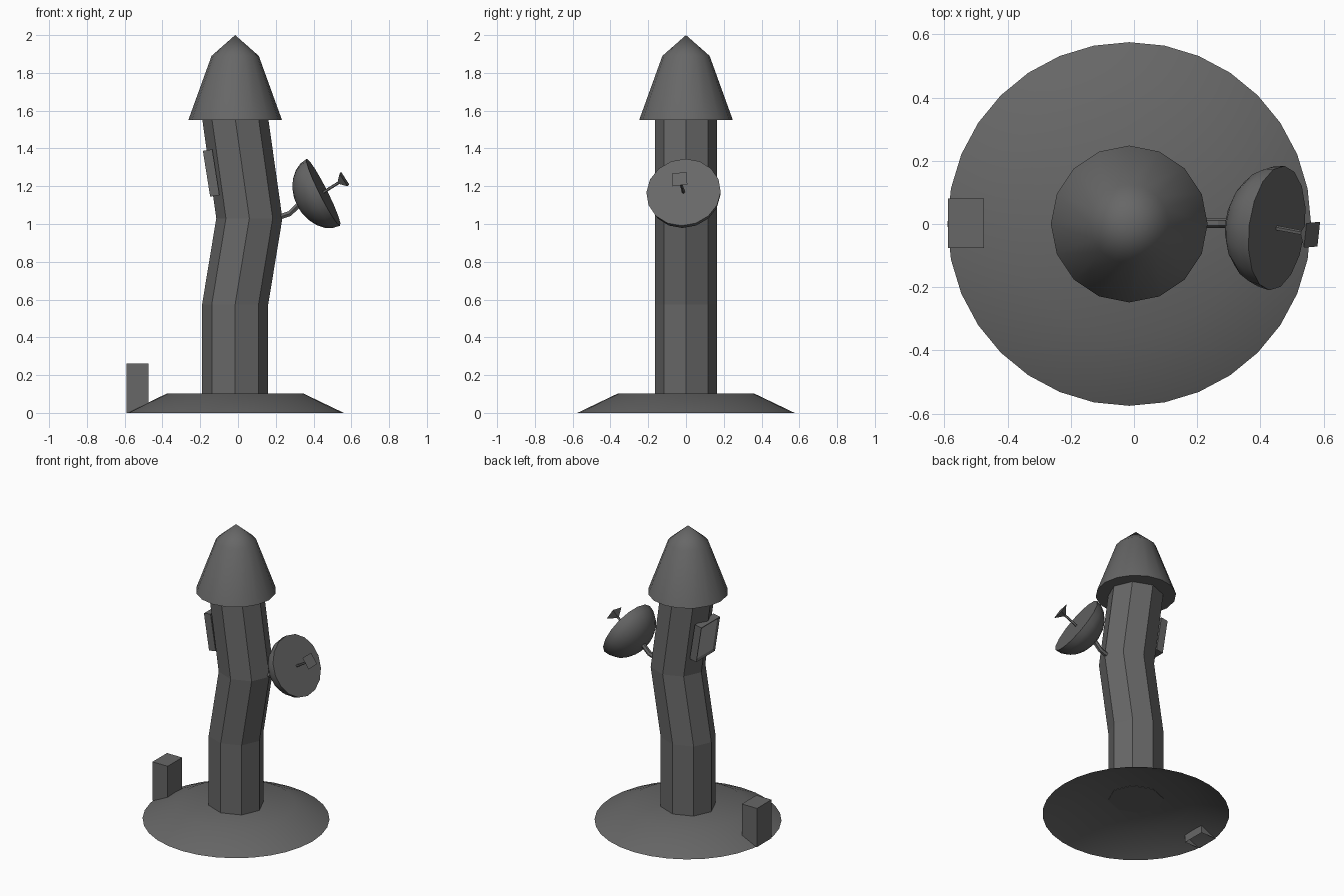
import bpy, bmesh, math
from mathutils import Vector, Matrix

if "Cube" in bpy.data.objects:
    bpy.data.objects.remove(bpy.data.objects["Cube"])


def material(name, value):
    m = bpy.data.materials.new(name)
    m.diffuse_color = (value, value, value, 1)
    m.use_nodes = True
    m.node_tree.nodes["Principled BSDF"].inputs["Base Color"].default_value = m.diffuse_color
    return m


GREY = material("dark_grey", 0.135)
SCREEN = material("light_grey_screen", 0.36)
CX = -0.015  # tower axis


def finish(name, bm, smooth=False, mats=(GREY,)):
    bmesh.ops.recalc_face_normals(bm, faces=bm.faces)
    me = bpy.data.meshes.new(name)
    bm.to_mesh(me)
    bm.free()
    ob = bpy.data.objects.new(name, me)
    bpy.context.collection.objects.link(ob)
    for m in mats:
        me.materials.append(m)
    if smooth:
        bpy.ops.object.select_all(action='DESELECT')
        ob.select_set(True)
        bpy.context.view_layer.objects.active = ob
        bpy.ops.object.shade_smooth_by_angle(angle=math.radians(32))
    return ob


def loft(name, rings, n, matrix=Matrix(), smooth=False, yscale=1, turn=0, caps=False):
    """Rings are (radius, x, z); a zero radius makes a single point."""
    bm = bmesh.new()
    loops = []
    for r, x, z in rings:
        count = n if r else 1
        loops.append([bm.verts.new(matrix @ Vector((
            x + r * math.cos(turn + math.tau * i / n),
            r * yscale * math.sin(turn + math.tau * i / n), z))) for i in range(count)])
    for a, b in zip(loops, loops[1:]):
        for i in range(n):
            j = (i + 1) % n
            quad = [a[i % len(a)], a[j % len(a)], b[j % len(b)], b[i % len(b)]]
            bm.faces.new(list(dict.fromkeys(quad)))
    if caps:
        bm.faces.new(loops[0])
        bm.faces.new(loops[-1])
    return finish(name, bm, smooth)


def aim(start, direction):
    return Matrix.Translation(start) @ Vector(direction).to_track_quat('Z', 'Y').to_matrix().to_4x4()


def rod(name, a, b, r, n=6):
    a, b = Vector(a), Vector(b)
    return loft(name, [(r, 0, 0), (r, 0, (b - a).length)], n, aim(a, b - a), caps=True)


# Hollow sloping base, open underneath
loft("base", [(0.575, CX, 0), (0.36, CX, 0.103), (0, CX, 0.103)], 32, smooth=True)

# Bent eight-sided tower
loft("tower", [(0.175, CX, 0.1), (0.175, CX, 0.575), (0.175, 0.06, 1.03),
               (0.175, CX, 1.56)], 8, yscale=0.94, caps=True)

# Pointed roof
loft("roof", [(0, CX, 1.55), (0.248, CX, 1.55), (0.125, CX, 1.89), (0, CX, 2.0)], 16, smooth=True)

# Dish: bowl closed by a flat face
centre = Vector((0.452, -0.013, 1.168))
axis = Vector((math.cos(math.radians(7)), -math.sin(math.radians(7)), math.tan(math.radians(26.5))))
bowl = [(0.198 * math.sin(t), 0, -0.155 * math.cos(t))
        for t in (math.pi / 2 * k / 6 for k in range(7))]
loft("dish", bowl + [(0, 0, 0)], 16, aim(centre, axis), smooth=True)

# Feed arm and pyramid horn
tip = Vector((0.563, -0.034, 1.238))
out = (tip - centre).normalized()
rod("feed_arm", centre - out * 0.01, tip - out * 0.03, 0.008, 5)
loft("feed_horn", [(0, 0, -0.045), (0.056, 0, 0), (0, 0, 0)], 4, aim(tip, out),
     turn=math.pi / 4 + 0.15)

# Bent bracket holding the dish
rod("bracket_lower", (0.2, 0.003, 1.03), (0.274, 0.003, 1.055), 0.016)
rod("bracket_upper", (0.268, 0.003, 1.05), (0.335, 0.003, 1.115), 0.016)

# Leaning wall panel with a recessed light screen
bm = bmesh.new()
lean = (Matrix.Translation((-0.142, 0, 1.27)) @ Matrix.Rotation(math.radians(-9), 4, 'Y')
        @ Matrix.Diagonal((0.05, 0.2, 0.245, 1)))
bmesh.ops.create_cube(bm, size=1, matrix=lean)
bm.normal_update()
face = min(bm.faces, key=lambda f: f.normal.x)
bmesh.ops.inset_individual(bm, faces=[face], thickness=0.022, depth=-0.008)
face.material_index = 1
finish("wall_panel", bm, mats=(GREY, SCREEN))

# Small cabinet at the edge of the base, open underneath
bm = bmesh.new()
bmesh.ops.create_cube(bm, size=1, matrix=Matrix.Translation((-0.532, 0.002, 0.131))
                      @ Matrix.Diagonal((0.114, 0.156, 0.262, 1)))
bm.normal_update()
bmesh.ops.delete(bm, geom=[f for f in bm.faces if f.normal.z < -0.5], context='FACES')
finish("cabinet", bm)
